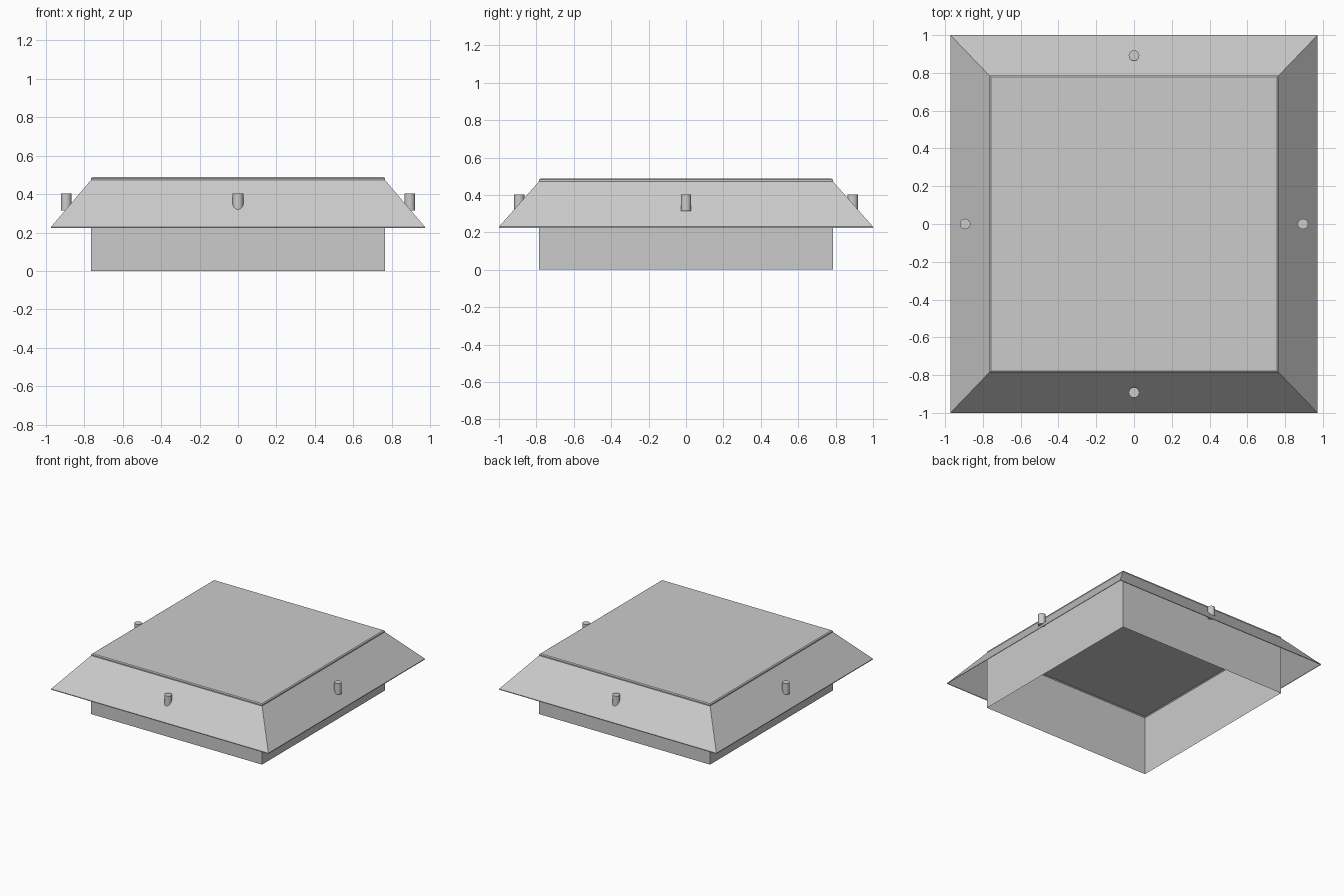
import bpy, bmesh

if "Cube" in bpy.data.objects:
    bpy.data.objects.remove(bpy.data.objects["Cube"])

HX, HY = 0.765, 0.785   # half size of the curb and lid


def ring_shell(name, rings, cap=False):
    """Loft rectangular rings (half x, half y, z); optionally close the last one."""
    bm = bmesh.new()
    loops = [[bm.verts.new((sx * x, sy * y, z))
              for sx, sy in ((-1, -1), (1, -1), (1, 1), (-1, 1))]
             for x, y, z in rings]
    for a, b in zip(loops, loops[1:]):
        for i in range(4):
            j = (i + 1) % 4
            bm.faces.new((a[i], a[j], b[j], b[i]))
    if cap:
        bm.faces.new(loops[-1])
    mesh = bpy.data.meshes.new(name)
    bm.to_mesh(mesh)
    bm.free()
    obj = bpy.data.objects.new(name, mesh)
    bpy.context.collection.objects.link(obj)
    return obj


# Thin-walled curb, open at the bottom, with a seam under the skirt
ring_shell("curb_walls", [(HX, HY, 0), (HX, HY, 0.28), (HX, HY, 0.473)])

# Flat lid with a small softened rim; its underside is the ceiling of the curb
ring_shell("lid", [(HX, HY, 0.473), (HX, HY, 0.482),
                   (HX - 0.008, HY - 0.008, 0.488)], cap=True)

# Hollow sloping skirt with a narrow turned-down lip
ring_shell("sloped_skirt", [(0.972, 1.0, 0.224), (0.972, 1.0, 0.230),
                            (HX, HY, 0.473)])

# One round peg in the middle of each slope
for side, x, y in (("right", 0.894, 0), ("left", -0.894, 0),
                   ("back", 0, 0.892), ("front", 0, -0.892)):
    bpy.ops.mesh.primitive_cylinder_add(vertices=24, radius=0.028, depth=0.088,
                                        location=(x, y, 0.358))
    bpy.context.object.name = side + "_peg"
    bpy.ops.object.shade_smooth_by_angle()
